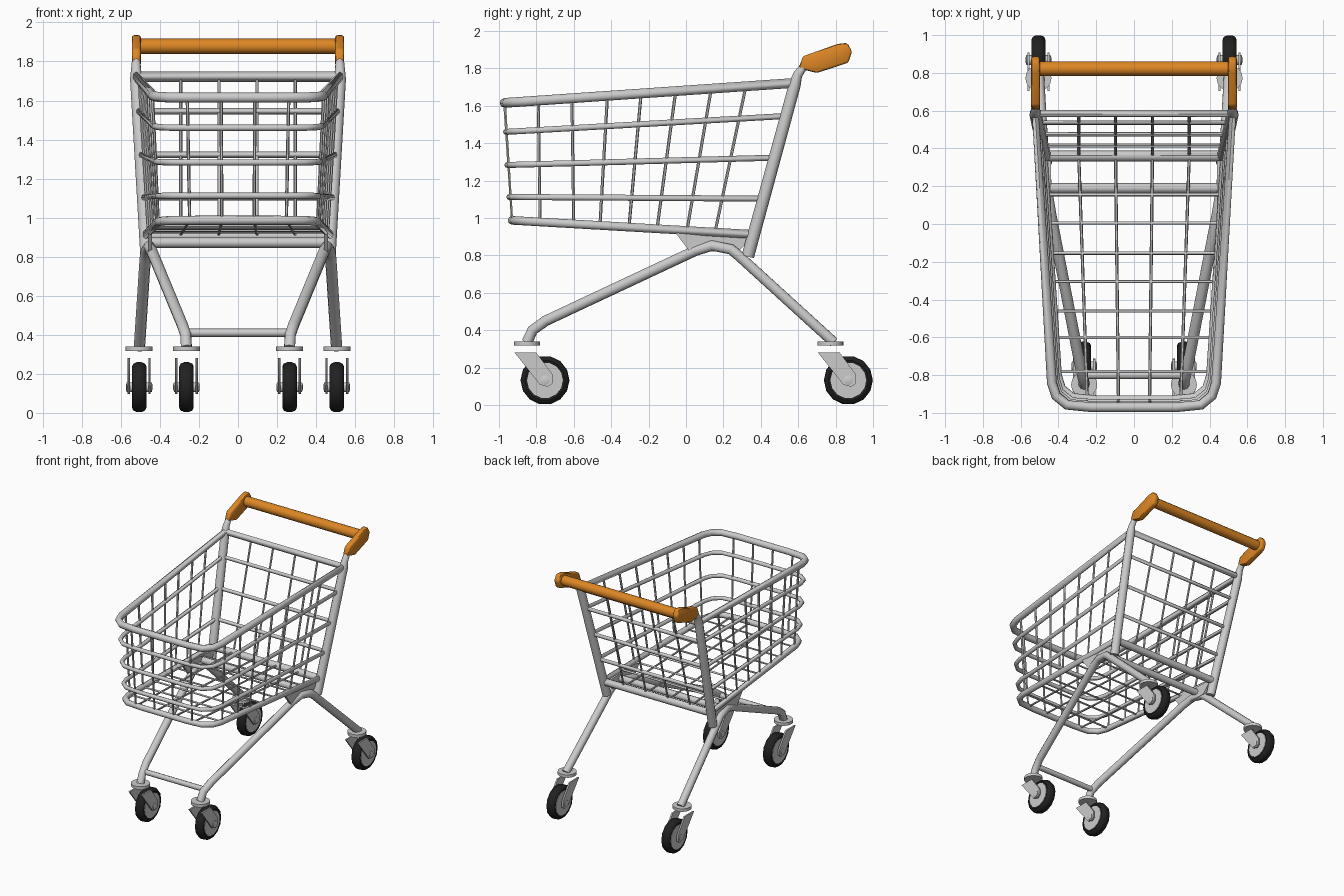
import bpy, bmesh, math
from mathutils import Vector

if "Cube" in bpy.data.objects:
    bpy.data.objects.remove(bpy.data.objects["Cube"])


def material(name, color):
    m = bpy.data.materials.new(name)
    m.use_nodes = True
    m.diffuse_color = (*color, 1)
    m.node_tree.nodes["Principled BSDF"].inputs["Base Color"].default_value = (*color, 1)
    return m


STEEL = material("steel grey", (0.6, 0.6, 0.6))
ORANGE = material("handle orange", (0.72, 0.24, 0.018))
RUBBER = material("tyre black", (0.015, 0.015, 0.015))


def finish(ob, mat, angle=40):
    ob.data.materials.clear()
    ob.data.materials.append(mat)
    bpy.ops.object.select_all(action='DESELECT')
    ob.select_set(True)
    bpy.context.view_layer.objects.active = ob
    bpy.ops.object.shade_smooth_by_angle(angle=math.radians(angle))
    return ob


def tube(name, paths, r, mat=STEEL, closed=False, res=2, radii=None):
    """Round tubes of radius r along one or more point paths."""
    cu = bpy.data.curves.new(name, 'CURVE')
    cu.dimensions = '3D'
    cu.bevel_depth = r
    cu.bevel_resolution = res
    cu.use_fill_caps = True
    for path in paths:
        s = cu.splines.new('POLY')
        s.points.add(len(path) - 1)
        for i, p in enumerate(path):
            s.points[i].co = (*p, 1)
            s.points[i].radius = radii[i] if radii else 1
        s.use_cyclic_u = closed
    ob = bpy.data.objects.new(name, cu)
    bpy.context.collection.objects.link(ob)
    bpy.ops.object.select_all(action='DESELECT')
    ob.select_set(True)
    bpy.context.view_layer.objects.active = ob
    bpy.ops.object.convert(target='MESH')
    return finish(bpy.context.view_layer.objects.active, mat, 50)


def mesh_object(name, bm, mat, angle=40):
    bmesh.ops.recalc_face_normals(bm, faces=bm.faces)
    me = bpy.data.meshes.new(name)
    bm.to_mesh(me)
    bm.free()
    ob = bpy.data.objects.new(name, me)
    bpy.context.collection.objects.link(ob)
    return finish(ob, mat, angle)


def plate(name, outline, x, width, mat=STEEL, bevel=0):
    """Side outline in (y, z), extruded to a width centred on x."""
    bm = bmesh.new()
    face = bm.faces.new([bm.verts.new((x - width / 2, y, z)) for y, z in outline])
    ext = bmesh.ops.extrude_face_region(bm, geom=[face])
    moved = [v for v in ext["geom"] if isinstance(v, bmesh.types.BMVert)]
    bmesh.ops.translate(bm, verts=moved, vec=(width, 0, 0))
    if bevel:
        bmesh.ops.bevel(bm, geom=bm.edges[:], offset=bevel, segments=2,
                        affect='EDGES', profile=0.5)
    return mesh_object(name, bm, mat)


def lathe_x(name, profile, centre, mat, n=14):
    """Spin an (x, radius) profile around an axle along x."""
    bm = bmesh.new()
    c = Vector(centre)
    rings = []
    for px, r in profile:
        rings.append([bm.verts.new(c + Vector((px, r * math.cos(k * math.tau / n),
                      r * math.sin(k * math.tau / n)))) for k in range(n)])
    for a, b in zip(rings, rings[1:]):
        for k in range(n):
            j = (k + 1) % n
            bm.faces.new((a[k], a[j], b[j], b[k]))
    bm.faces.new(rings[0])
    bm.faces.new(rings[-1])
    return mesh_object(name, bm, mat, 45)


def mirror(path):
    return [(-x, y, z) for x, y, z in path]


# Rear post line, which also fixes the back end of every basket ring
def post_at(z):
    t = (z - 0.80) / 0.92
    return Vector((0.467 + 0.055 * t, 0.332 + 0.252 * t, z))


# Basket ring: (back z, front half width, front y, front z, tube radius)
RINGS = {
    "basket_bottom_rim": (0.912, 0.405, -0.93, 0.987, 0.023),
    "basket_lower_ring": (1.103, 0.410, -0.945, 1.112, 0.016),
    "basket_middle_ring": (1.322, 0.418, -0.955, 1.283, 0.016),
    "basket_upper_ring": (1.545, 0.426, -0.962, 1.460, 0.016),
    "basket_top_rim": (1.722, 0.435, -0.97, 1.615, 0.026),
}


def ring_point(ring, inset, dy):
    """Point near the front of a ring, kept in the ring's sloping plane."""
    zb, hw, yf, zf, r = RINGS[ring]
    return Vector((hw - inset, yf + dy, zf + dy * (zb - zf) / (post_at(zb).y - yf)))


def side_point(ring, y):
    b = post_at(RINGS[ring][0])
    f = ring_point(ring, 0, 0.13)
    return b.lerp(f, (b.y - y) / (b.y - f.y))


for name, (zb, hw, yf, zf, r) in RINGS.items():
    half = [post_at(zb)] + [ring_point(name, inset, dy) for inset, dy in
                            ((0, 0.13), (0.022, 0.06), (0.08, 0.012), (0.21, 0))]
    tube(name, [half + mirror(half)[::-1]], r, closed=True)

# Wires running up one side, across the floor and up the other side
hoops = []
for top_y, bottom_y in zip((-0.79, -0.61, -0.42, -0.24, -0.055, 0.135, 0.32),
                           (-0.78, -0.60, -0.46, -0.305, -0.155, 0.005, 0.155)):
    half = [side_point("basket_top_rim", top_y), side_point("basket_bottom_rim", bottom_y)]
    hoops.append(half + mirror(half)[::-1])
tube("basket_cross_wires", hoops, 0.0085, res=1)

# Wires running down the back, along the floor and up the front
top, low = RINGS["basket_top_rim"], RINGS["basket_bottom_rim"]
lines = []
for k in (-1.5, -0.5, 0.5, 1.5):
    back_x, front_x = k * 0.195, k * 0.165
    lines.append([(back_x, post_at(top[0]).y, top[0]), (back_x, post_at(low[0]).y, low[0]),
                  (front_x, low[2], low[3]), (front_x * 1.05, top[2], top[3])])
tube("basket_long_wires", lines, 0.0085, res=1)

# Paired frame parts
HANDLE = [(0.602, 1.80), (0.625, 1.864), (0.81, 1.93), (0.862, 1.936),
          (0.888, 1.89), (0.868, 1.83), (0.70, 1.775)]
for side, s in (("left", 1), ("right", -1)):
    def flip(path):
        return [(x * s, y, z) for x, y, z in path]

    post = [post_at(0.795), post_at(1.71), (0.522, 0.597, 1.765),
            (0.521, 0.626, 1.805), (0.52, 0.68, 1.83)]
    tube(side + "_rear_post", [flip(post)], 0.034, res=3, radii=(1, 0.95, 0.75, 0.65, 0.6))
    leg = [(0.505, 0.79, 0.335), (0.475, 0.285, 0.795), (0.468, 0.24, 0.832),
           (0.455, 0.14, 0.852), (0.44, 0.05, 0.825), (0.285, -0.75, 0.45),
           (0.268, -0.82, 0.40), (0.264, -0.85, 0.335)]
    tube(side + "_leg_frame", [flip(leg)], 0.029, res=3)
    plate(side + "_gusset", [(-0.06, 0.925), (0.36, 0.905), (0.28, 0.82), (0.02, 0.82)],
          s * 0.45, 0.02)
    plate(side + "_handle_end", HANDLE, s * 0.521, 0.046, ORANGE, 0.012)

# Cross members and grip
tube("handle_grip", [[(-0.52, 0.822, 1.878), (0.52, 0.822, 1.878)]], 0.039, ORANGE, res=4)
tube("leg_cross_tube", [[(-0.45, 0.19, 0.872), (0.45, 0.19, 0.872)]], 0.027)
tube("basket_rear_bar", [[(-0.475, 0.36, 0.905), (0.475, 0.36, 0.905)]], 0.028)
tube("front_cross_bar", [[(-0.268, -0.80, 0.41), (0.268, -0.80, 0.41)]], 0.021)

# Casters: swivel disc, fork plates, axle, tyre and hub
TYRE = [(-0.03, 0.09), (-0.037, 0.108), (-0.03, 0.123), (-0.012, 0.131),
        (0.012, 0.131), (0.03, 0.123), (0.037, 0.108), (0.03, 0.09)]
FORK = [(-0.067, 0.28), (0.05, 0.28), (0.135, 0.165), (0.137, 0.115),
        (0.11, 0.097), (0.07, 0.108)]
for end, cx, cy in (("front", 0.264, -0.85), ("rear", 0.506, 0.772)):
    for side, s in (("left", 1), ("right", -1)):
        name = end + "_" + side
        x, hub = s * cx, (s * cx, cy + 0.096, 0.132)
        tube(name + "_swivel_disc", [[(x, cy, 0.317), (x, cy, 0.34)]], 0.069, res=6)
        for k in (-1, 1):
            plate(name + "_fork_plate", [(cy + y, z) for y, z in FORK], x + k * 0.053, 0.012)
        lathe_x(name + "_axle", [(-0.068, 0.012), (-0.064, 0.026), (0.064, 0.026),
                                 (0.068, 0.012)], hub, STEEL, 10)
        lathe_x(name + "_tyre", TYRE, hub, RUBBER)
        lathe_x(name + "_wheel_hub", [(-0.036, 0.096), (0.036, 0.096)], hub, STEEL)
